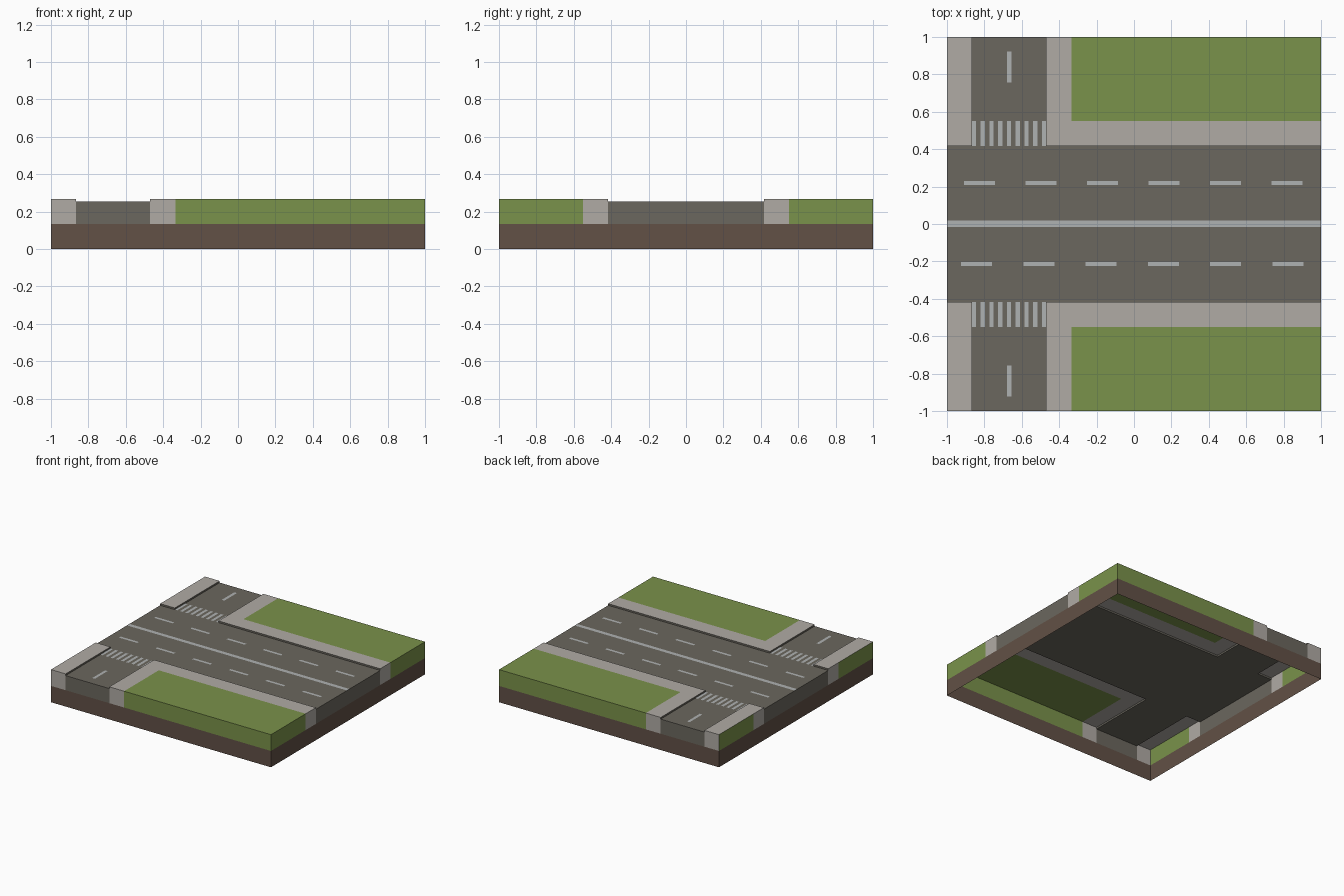
import bpy, bmesh

if "Cube" in bpy.data.objects:
    bpy.data.objects.remove(bpy.data.objects["Cube"])

BASE, ROAD, WALK = 0.134, 0.254, 0.268      # heights of the layers
KERB, LAWN = 0.418, 0.55                    # distances from the main road axis
XL, XR, XG = -0.867, -0.47, -0.335          # side road edges and lawn edge


def material(name, color):
    m = bpy.data.materials.new(name)
    m.diffuse_color = (*color, 1)
    m.use_nodes = True
    m.node_tree.nodes["Principled BSDF"].inputs["Base Color"].default_value = m.diffuse_color
    return m


SOIL = material("soil", (0.122, 0.082, 0.061))
GRASS = material("grass", (0.195, 0.287, 0.069))
ASPHALT = material("asphalt", (0.147, 0.136, 0.112))
PAVING = material("paving", (0.434, 0.407, 0.376))
PAINT = material("paint", (0.43, 0.445, 0.445))


def flat(x0, x1, y0, y1, z):
    return [(x0, y0, z), (x1, y0, z), (x1, y1, z), (x0, y1, z)]


def wall(p, q, z0, z1):
    # faces to the right of the direction p -> q
    return [(*p, z0), (*q, z0), (*q, z1), (*p, z1)]


def mirror(quads):
    return [[(x, -y, z) for x, y, z in reversed(q)] for q in quads]


def sheet(name, quads, mat):
    bm = bmesh.new()
    for q in quads:
        bm.faces.new([bm.verts.new(v) for v in q])
    bmesh.ops.remove_doubles(bm, verts=bm.verts, dist=1e-5)
    me = bpy.data.meshes.new(name)
    bm.to_mesh(me)
    bm.free()
    me.materials.append(mat)
    ob = bpy.data.objects.new(name, me)
    bpy.context.collection.objects.link(ob)
    return ob


# Soil skirt, open underneath
corners = [(-1, -1), (1, -1), (1, 1), (-1, 1)]
sheet("soil_skirt", [wall(corners[i], corners[(i + 1) % 4], 0, BASE)
                     for i in range(4)], SOIL)

# Main road with its two end walls
sheet("main_road", [flat(-1, 1, -KERB, KERB, ROAD),
                    wall((1, -KERB), (1, KERB), BASE, ROAD),
                    wall((-1, KERB), (-1, -KERB), BASE, ROAD)], ASPHALT)

# Parts described for the back half, then mirrored to the front
halves = {
    "side_road": ([flat(XL, XR, KERB, 1, ROAD),
                   wall((XR, 1), (XL, 1), BASE, ROAD)], ASPHALT),
    "kerb": ([wall((-1, KERB), (XL, KERB), ROAD, WALK),
              wall((XL, KERB), (XL, 1), ROAD, WALK),
              wall((XR, 1), (XR, KERB), ROAD, WALK),
              wall((XR, KERB), (1, KERB), ROAD, WALK)], ASPHALT),
    "sidewalk": ([flat(-1, XL, KERB, 1, WALK),
                  flat(XR, XG, KERB, 1, WALK),
                  flat(XG, 1, KERB, LAWN, WALK),
                  wall((XL, 1), (-1, 1), BASE, WALK),
                  wall((XG, 1), (XR, 1), BASE, WALK),
                  wall((1, KERB), (1, LAWN), BASE, WALK),
                  wall((-1, LAWN), (-1, KERB), BASE, WALK)], PAVING),
    "lawn": ([flat(XG, 1, LAWN, 1, WALK),
              wall((1, 1), (XG, 1), BASE, WALK),
              wall((1, LAWN), (1, 1), BASE, WALK),
              wall((-1, 1), (-1, LAWN), BASE, WALK)], GRASS),
}
for name, (quads, mat) in halves.items():
    sheet("back_" + name, quads, mat)
    sheet("front_" + name, mirror(quads), mat)

# Painted markings just above the asphalt
Z = ROAD + 0.001
sheet("centre_line", [flat(-1, 1, -0.015, 0.018, Z)], PAINT)
for name, x, step, y in (("back", -0.909, 0.329, 0.22), ("front", -0.925, 0.333, -0.214)):
    sheet(name + "_lane_dashes", [flat(x + i * step, x + i * step + 0.166,
                                       y - 0.011, y + 0.011, Z) for i in range(6)], PAINT)
stripes = [flat(XL + i * 0.0468, XL + i * 0.0468 + 0.0225, KERB, LAWN, Z)
           for i in range(9)]
dash = [flat(-0.679, -0.655, 0.757, 0.922, Z)]
for name, quads in (("crosswalk", stripes), ("side_road_dash", dash)):
    sheet("back_" + name, quads, PAINT)
    sheet("front_" + name, mirror(quads), PAINT)
